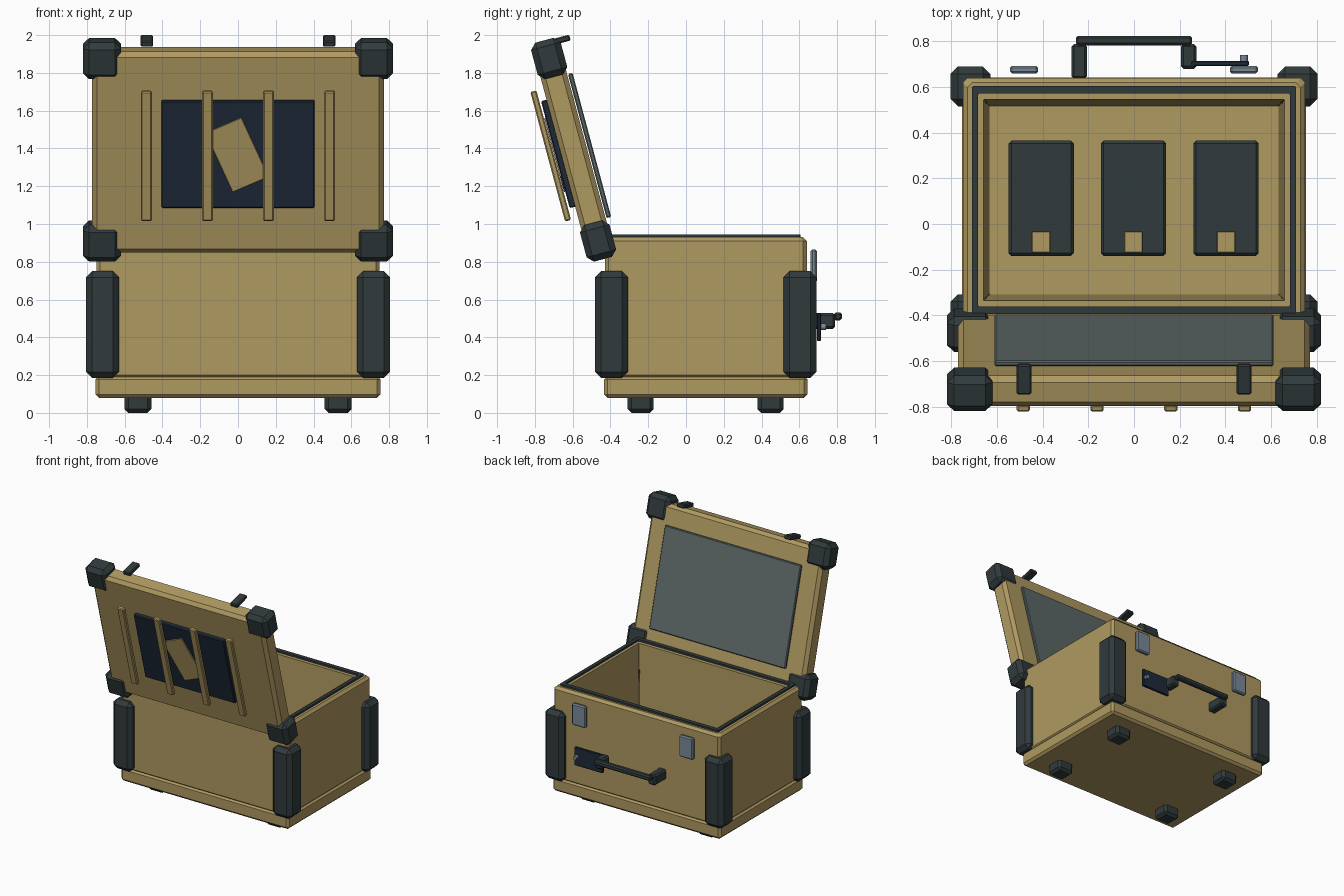
import bpy, bmesh
from math import radians
from mathutils import Matrix, Vector

if "Cube" in bpy.data.objects:
    bpy.data.objects.remove(bpy.data.objects["Cube"])


def material(name, rgb):
    m = bpy.data.materials.new(name)
    m.diffuse_color = (*rgb, 1)
    m.use_nodes = True
    m.node_tree.nodes["Principled BSDF"].inputs["Base Color"].default_value = m.diffuse_color
    return m


TAN = material("tan_shell", (0.43, 0.32, 0.12))
DARK = material("dark_rubber", (0.03, 0.042, 0.045))
NAVY = material("navy_panel", (0.013, 0.024, 0.042))
GREY = material("grey_liner", (0.11, 0.14, 0.14))
STEEL = material("steel", (0.19, 0.25, 0.31))

# Lid frame: local y runs up the lid, local z points out of its outer face
LID = Matrix.Translation((0, -0.595, 1.393)) @ Matrix.Rotation(radians(105), 4, 'X')
CY = 0.105  # middle of the body in y


def finish(name, bm, mat, matrix):
    bmesh.ops.recalc_face_normals(bm, faces=bm.faces)
    me = bpy.data.meshes.new(name)
    bm.to_mesh(me)
    bm.free()
    me.materials.append(mat)
    ob = bpy.data.objects.new(name, me)
    ob.matrix_world = matrix
    bpy.context.collection.objects.link(ob)
    return ob


def box(name, x, y, z, mat, bevel=0.008, frame=Matrix(), spin=0):
    """Chamfered box from (min, max) ranges, placed in a frame."""
    lo, hi = Vector((x[0], y[0], z[0])), Vector((x[1], y[1], z[1]))
    bm = bmesh.new()
    bmesh.ops.create_cube(bm, size=1)
    bmesh.ops.scale(bm, vec=hi - lo, verts=bm.verts)
    if bevel:
        bmesh.ops.bevel(bm, geom=bm.edges[:], offset=bevel, segments=1,
                        profile=0.5, affect='EDGES')
    place = Matrix.Translation((lo + hi) / 2) @ Matrix.Rotation(spin, 4, 'Z')
    return finish(name, bm, mat, frame @ place)


def around(c, half):
    return (c - half, c + half)


def loft(name, rings, mat, closed=False):
    """Skin of chamfered rectangles (half x, half y, corner cut, z)."""
    bm = bmesh.new()
    loops = []
    for hx, hy, c, z in rings:
        pts = [(hx, hy - c), (hx - c, hy), (c - hx, hy), (-hx, hy - c),
               (-hx, c - hy), (c - hx, -hy), (hx - c, -hy), (hx, c - hy)]
        loops.append([bm.verts.new((px, py, z)) for px, py in pts])
    pairs = list(zip(loops, loops[1:]))
    if closed:
        pairs.append((loops[-1], loops[0]))
    else:
        bm.faces.new(loops[0])
        bm.faces.new(loops[-1])
    for a, b in pairs:
        for i in range(8):
            j = (i + 1) % 8
            bm.faces.new((a[i], a[j], b[j], b[i]))
    return finish(name, bm, mat, Matrix.Translation((0, CY, 0)))


# Body: base tray, hollow tub with sloping inner walls, rim seal
box("base_tray", around(0, 0.755), around(CY, 0.538), (0.08, 0.195), TAN, 0.018)
loft("body_tub", [(0.73, 0.515, 0.02, 0.18), (0.75, 0.535, 0.02, 0.2),
                  (0.75, 0.535, 0.02, 0.91), (0.73, 0.515, 0.02, 0.93),
                  (0.66, 0.44, 0.002, 0.93), (0.633, 0.413, 0.002, 0.22)], TAN)
loft("rim_seal", [(0.71, 0.5, 0.006, 0.925), (0.71, 0.5, 0.006, 0.945),
                  (0.683, 0.467, 0.004, 0.945), (0.683, 0.467, 0.004, 0.925)],
     DARK, closed=True)

# Packs stowed inside, each with a small tag
for i, cx in enumerate((-0.407, -0.002, 0.403)):
    box(f"stowed_pack_{i}", around(cx, 0.143), (-0.14, 0.365), (0.21, 0.4), DARK, 0.012)
    box(f"pack_tag_{i}", around(cx, 0.04), (-0.125, -0.032), (0.395, 0.41), TAN, 0.003)

# Lid slab with inner liner and outer panel
box("lid", around(0, 0.772), around(0, 0.55), around(0, 0.07), TAN, 0.025, LID)
box("lid_liner", around(0, 0.612), around(0, 0.395), (-0.1, -0.075), GREY, 0.006, LID)
box("lid_panel", around(0, 0.405), around(0, 0.293), (0.065, 0.1), NAVY, 0.006, LID)
box("lid_plate", around(-0.005, 0.104), around(0, 0.177), (0.098, 0.107), TAN, 0.002,
    LID, radians(24))
for i in range(4):
    box(f"lid_slat_{i}", around(-0.485 + i * 0.3233, 0.029), around(0, 0.355),
        (0.109, 0.142), TAN, 0.007, LID)

for side, s in (("left", -1), ("right", 1)):
    for end, yc, yf, ul in (("front", -0.395, -0.24, -0.5), ("back", 0.603, 0.448, 0.5)):
        # Corner guards of body and lid, and feet
        box(f"body_guard_{side}_{end}", around(s * 0.717, 0.087), around(yc, 0.087),
            (0.185, 0.75), DARK, 0.032)
        box(f"lid_guard_{side}_{end}", around(s * 0.72, 0.1), around(ul, 0.1),
            around(0, 0.081), DARK, 0.032, LID)
        box(f"foot_{side}_{end}", around(s * 0.53, 0.071), around(yf, 0.069),
            (0, 0.1), DARK, 0.02)
    # Latches: hook on the lid, plate on the body
    box(f"latch_hook_{side}", around(s * 0.482, 0.033), (0.563, 0.595),
        (-0.135, 0.0), DARK, 0.007, LID)
    box(f"latch_plate_{side}", around(s * 0.482, 0.062), (0.66, 0.693),
        (0.69, 0.865), STEEL, 0.009)
    # Handle posts
    box(f"handle_post_{side}", around(s * 0.24, 0.034), (0.635 if s < 0 else 0.68, 0.79),
        (0.445, 0.528), DARK, 0.012)

# Handle grip and lock plate with its knob
box("handle_grip", around(0, 0.255), (0.783, 0.825), (0.49, 0.532), DARK, 0.01)
box("lock_plate", (0.25, 0.505), (0.693, 0.715), (0.38, 0.53), NAVY, 0.005)
bm = bmesh.new()
bmesh.ops.create_cone(bm, cap_ends=True, segments=12, radius1=0.017, radius2=0.017, depth=0.03)
finish("lock_knob", bm, STEEL,
       Matrix.Translation((0.482, 0.725, 0.455)) @ Matrix.Rotation(radians(90), 4, 'X'))
